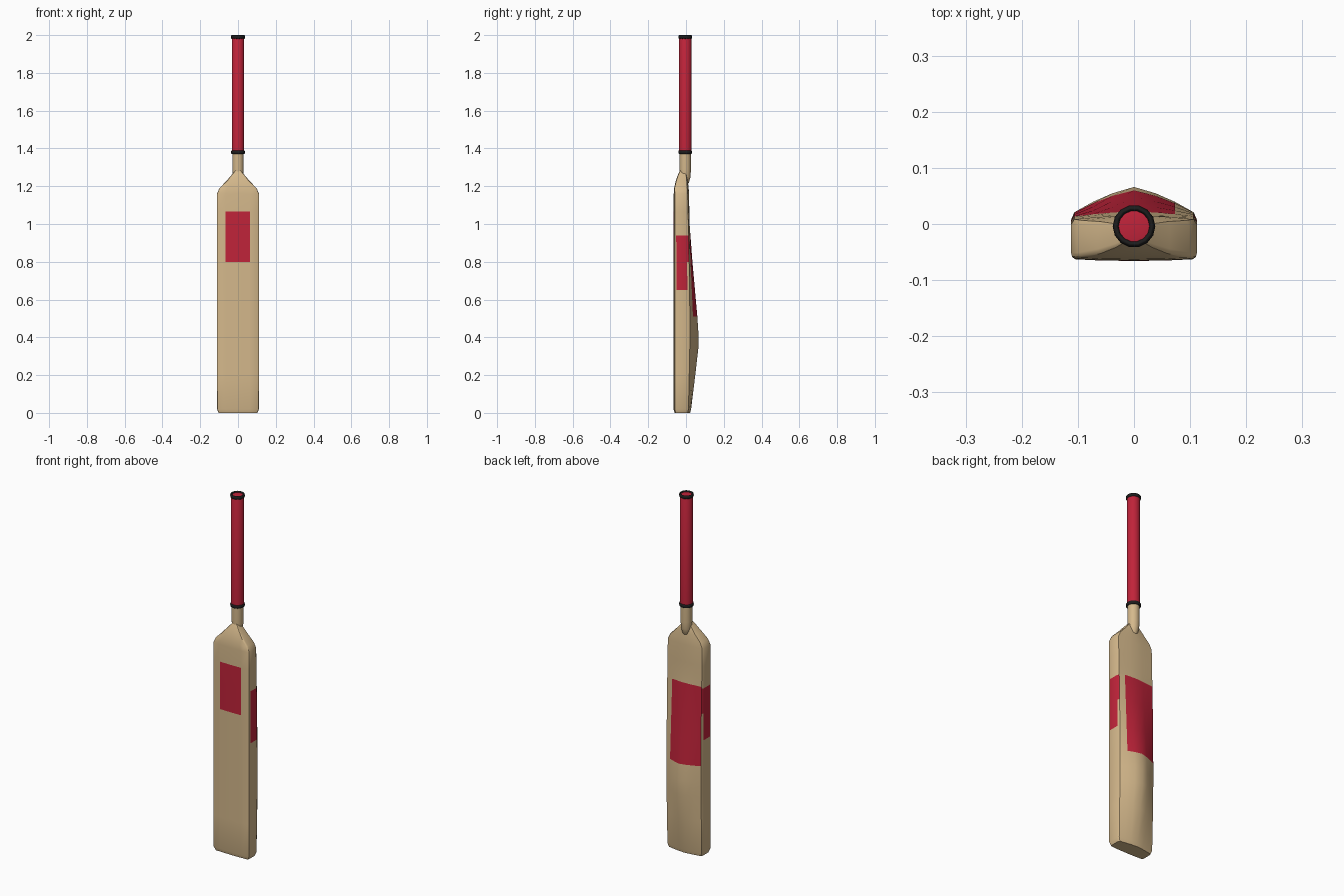
import bpy, bmesh, math
from mathutils import Vector

cube = bpy.data.objects.get("Cube")
if cube:
    bpy.data.objects.remove(cube, do_unlink=True)


def material(name, rgb):
    mat = bpy.data.materials.new(name)
    mat.use_nodes = True
    mat.diffuse_color = (*rgb, 1)
    mat.node_tree.nodes["Principled BSDF"].inputs["Base Color"].default_value = (*rgb, 1)
    return mat


WOOD = material("willow wood", (0.66, 0.48, 0.26))
RED = material("red", (0.53, 0.017, 0.042))
BLACK = material("black rubber", (0.012, 0.012, 0.012))


def finish(name, bm, mats, angle):
    bmesh.ops.recalc_face_normals(bm, faces=bm.faces[:])
    mesh = bpy.data.meshes.new(name)
    bm.to_mesh(mesh)
    bm.free()
    obj = bpy.data.objects.new(name, mesh)
    bpy.context.collection.objects.link(obj)
    for mat in mats:
        mesh.materials.append(mat)
    bpy.ops.object.select_all(action="DESELECT")
    obj.select_set(True)
    bpy.context.view_layer.objects.active = obj
    bpy.ops.object.shade_smooth_by_angle(angle=math.radians(angle))
    return obj


def loft(bm, rings):
    """Skin closed rings of points and cap both ends."""
    loops = [[bm.verts.new(p) for p in ring] for ring in rings]
    n = len(loops[0])
    for low, high in zip(loops, loops[1:]):
        for i in range(n):
            j = (i + 1) % n
            bm.faces.new((low[i], low[j], high[j], high[i]))
    bm.faces.new(loops[0][::-1])
    bm.faces.new(loops[-1])


def lathe(name, profile, mat, sides=24, y=-0.004):
    """Turn a list of (radius, z) around the handle axis."""
    bm = bmesh.new()
    turns = [math.tau * i / sides for i in range(sides)]
    loft(bm, [[(r * math.cos(t), y + r * math.sin(t), z) for t in turns] for r, z in profile])
    return finish(name, bm, [mat], 40)


# Blade stations: height, half width, front y, side-edge y, spine y
STATIONS = [
    (0.0, 0.103, -0.060, 0.008, 0.022),
    (0.02, 0.111, -0.066, 0.012, 0.027),
    (0.2, 0.112, -0.066, 0.015, 0.049),
    (0.34, 0.112, -0.066, 0.017, 0.065),
    (0.42, 0.112, -0.066, 0.018, 0.066),
    (0.51, 0.112, -0.066, 0.018, 0.060),
    (0.8, 0.112, -0.066, 0.016, 0.034),
    (1.0, 0.112, -0.066, 0.012, 0.019),
    (1.16, 0.112, -0.065, 0.008, 0.016),
    (1.19, 0.098, -0.063, 0.006, 0.014),
    (1.225, 0.064, -0.055, 0.004, 0.010),
    (1.26, 0.034, -0.043, 0.0, 0.005),
    (1.285, 0.012, -0.030, -0.01, 0.0),
]
# Panels: facing, low corner, high corner (across, height)
PANELS = [
    (Vector((0, -1, 0)), (-0.065, 0.80), (0.063, 1.065)),
    (Vector((0, 1, 0)), (-0.106, 0.51), (0.073, 0.95)),
    (Vector((1, 0, 0)), (-0.052, 0.65), (0.012, 0.94)),
    (Vector((-1, 0, 0)), (-0.052, 0.65), (0.012, 0.94)),
]


def station(z):
    for a, b in zip(STATIONS, STATIONS[1:]):
        if a[0] <= z <= b[0]:
            t = (z - a[0]) / (b[0] - a[0])
            return [p + (q - p) * t for p, q in zip(a, b)]


# Section: across as a share of half width, depth 0 front, 1 side edge, 2 spine
SECTION = [
    (-0.93, 0.04), (-0.58, 0.015), (0, 0), (0.56, 0.015), (0.93, 0.04),
    (0.985, 0.09), (1, 0.18), (1, 0.88), (0.95, 1.06), (0.65, 1.45),
    (0.35, 1.76), (0, 2), (-0.35, 1.76), (-0.65, 1.45), (-0.95, 1.06),
    (-1, 0.88), (-1, 0.18), (-0.985, 0.09),
]


def blade_ring(z):
    z, w, front, edge, spine = station(z)
    ring = []
    for u, d in SECTION:
        y = front + (edge - front) * d if d <= 1 else edge + (spine - edge) * (d - 1)
        ring.append((u * w, y, z))
    return ring


# Blade with red panels cut into its faces
heights = {s[0] for s in STATIONS}
for _, low, high in PANELS:
    heights |= {low[1], high[1]}
bm = bmesh.new()
loft(bm, [blade_ring(z) for z in sorted(heights)])
bmesh.ops.recalc_face_normals(bm, faces=bm.faces[:])
for face in bm.faces:
    c = face.calc_center_median()
    for facing, low, high in PANELS:
        across = c.x if facing.y else c.y
        if (face.normal.dot(facing) > 0.75 and low[0] < across < high[0]
                and low[1] < c.z < high[1]):
            face.material_index = 1
finish("blade", bm, [WOOD, RED], 35)

# Neck spliced into the blade, with a tapered lower end
lathe("neck", [(0.008, 1.205), (0.02, 1.22), (0.028, 1.25), (0.03, 1.29), (0.03, 1.385)], WOOD)

# Grip and its two rubber bands
lathe("grip", [(0.033, 1.375), (0.033, 1.985), (0.030, 1.992), (0.02, 1.994)], RED)
for name, z in (("lower_band", 1.38), ("upper_band", 1.99)):
    bpy.ops.mesh.primitive_torus_add(
        major_segments=14, minor_segments=8, major_radius=0.0325, minor_radius=0.0055,
        location=(0, -0.004, z))
    band = bpy.context.object
    band.name = name
    band.scale.z = 1.8
    band.data.materials.append(BLACK)
    bpy.ops.object.shade_smooth_by_angle(angle=math.radians(50))
